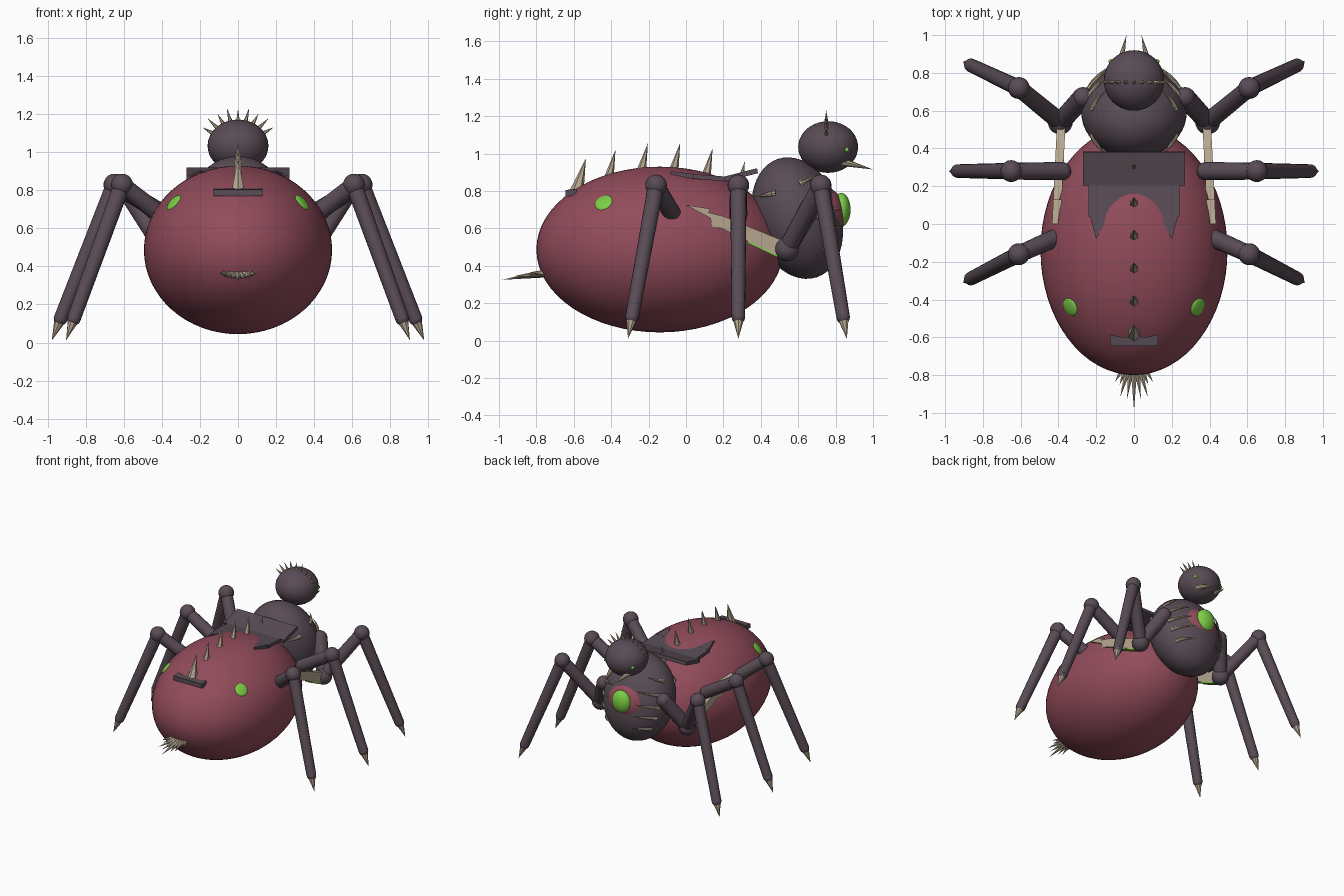
import bpy, bmesh, math
from mathutils import Vector, Matrix

cube = bpy.data.objects.get("Cube")
if cube:
    bpy.data.objects.remove(cube, do_unlink=True)


def material(name, rgb):
    m = bpy.data.materials.new(name)
    m.use_nodes = True
    m.diffuse_color = (*rgb, 1)
    node = next(n for n in m.node_tree.nodes if n.type == 'BSDF_PRINCIPLED')
    node.inputs["Base Color"].default_value = (*rgb, 1)
    return m


SHELL = material("dark shell", (0.10, 0.072, 0.092))
FLESH = material("red flesh", (0.29, 0.072, 0.105))
BONE = material("pale bone", (0.47, 0.39, 0.28))
GLOW = material("bright green", (0.20, 0.62, 0.06))


def finish(name, bm, mat, smooth=True):
    bmesh.ops.recalc_face_normals(bm, faces=bm.faces)
    for f in bm.faces:
        f.smooth = smooth
    if smooth:
        for e in bm.edges:
            if e.is_manifold and e.calc_face_angle(0) > math.radians(40):
                e.smooth = False
    mesh = bpy.data.meshes.new(name)
    bm.to_mesh(mesh)
    bm.free()
    mesh.materials.append(mat)
    obj = bpy.data.objects.new(name, mesh)
    bpy.context.collection.objects.link(obj)
    return obj


def add_ball(bm, centre, size, rot=Matrix(), seg=24):
    mat = Matrix.Translation(centre) @ rot @ Matrix.Diagonal((*size, 1))
    bmesh.ops.create_uvsphere(bm, u_segments=seg, v_segments=seg // 2, radius=1, matrix=mat)


def add_rod(bm, a, b, r1, r2, seg=16):
    a, b = Vector(a), Vector(b)
    rot = (b - a).to_track_quat('Z', 'Y').to_matrix().to_4x4()
    bmesh.ops.create_cone(bm, cap_ends=True, segments=seg, radius1=r1, radius2=r2,
                          depth=(b - a).length, matrix=Matrix.Translation((a + b) / 2) @ rot)


def ball(name, centre, size, mat, rot=Matrix(), seg=32):
    bm = bmesh.new()
    add_ball(bm, centre, size, rot, seg)
    return finish(name, bm, mat)


def spike(name, a, b, r, seg=6):
    bm = bmesh.new()
    add_rod(bm, a, b, r, 0, seg)
    return finish(name, bm, BONE, False)


def limb(name, a, b, r1, r2):
    # Rod with rounded ends
    bm = bmesh.new()
    add_rod(bm, a, b, r1, r2)
    add_ball(bm, a, (r1,) * 3, seg=16)
    add_ball(bm, b, (r2,) * 3, seg=16)
    return finish(name, bm, SHELL)


def slab(name, outline, depth, mat):
    # Flat outline of 3D points pushed along a depth vector
    bm = bmesh.new()
    face = bm.faces.new([bm.verts.new(p) for p in outline])
    out = bmesh.ops.extrude_face_region(bm, geom=[face])
    moved = [v for v in out["geom"] if isinstance(v, bmesh.types.BMVert)]
    bmesh.ops.translate(bm, verts=moved, vec=depth)
    return finish(name, bm, mat, False)


# Body masses
ABDOMEN, ABD_R = Vector((0, -0.14, 0.487)), Vector((0.495, 0.66, 0.443))
THORAX, THO_R = Vector((0, 0.595, 0.655)), Vector((0.28, 0.234, 0.333))
HEAD, HEAD_R = Vector((0, 0.76, 1.035)), Vector((0.16, 0.16, 0.138))
TILT = Matrix.Rotation(math.radians(18), 4, 'X')
ball("abdomen", ABDOMEN, ABD_R, FLESH, seg=64)
ball("thorax", THORAX, THO_R, SHELL, TILT, 48)
ball("head", HEAD, HEAD_R, SHELL, seg=40)
ball("chest_flesh", (0, 0.74, 0.67), (0.165, 0.11, 0.15), FLESH)
ball("chest_glow", (0, 0.83, 0.70), (0.08, 0.05, 0.09), GLOW)


def thorax_point(azimuth, height, lift):
    # Point over the thorax, azimuth measured from the face side
    c = math.sqrt(1 - height * height)
    p = Vector((math.sin(azimuth) * c, math.cos(azimuth) * c, height))
    return THORAX + TILT @ Vector([p[i] * THO_R[i] * lift for i in range(3)])


def rib(name, side, height, start, end):
    # Curved bone, embedded at its root and lifting off to a point
    steps = 7
    pts = []
    for i in range(steps + 1):
        t = i / steps
        angle = math.radians(start + (end - start) * t) * side
        pts.append(thorax_point(angle, height, 0.98 + 0.10 * t))
    bm = bmesh.new()
    for i in range(steps):
        add_rod(bm, pts[i], pts[i + 1], 0.017 * (1 - i / steps),
                0.017 * (1 - (i + 1) / steps), 8)
    finish(name, bm, BONE)


# Feet and knees for the three leg pairs: hip, knee, claw tip
LEGS = {
    "front": ((0.39, 0.54, 0.49), (0.61, 0.72, 0.83), (0.905, 0.86, 0.01)),
    "middle": ((0.38, 0.28, 0.67), (0.65, 0.28, 0.83), (0.98, 0.28, 0.01)),
    "rear": ((0.42, -0.075, 0.68), (0.61, -0.16, 0.83), (0.905, -0.31, 0.01)),
}

for side, label in ((1, "left"), (-1, "right")):
    def at(p):
        return Vector((p[0] * side, p[1], p[2]))

    # Legs
    for pair, (hip, knee, tip) in LEGS.items():
        hip, knee, tip = at(hip), at(knee), at(tip)
        ankle = knee.lerp(tip, 0.86)
        tag = f"{label}_{pair}"
        limb(tag + "_thigh", hip, knee, 0.048, 0.045)
        ball(tag + "_knee", knee, (0.058,) * 3, SHELL, seg=20)
        limb(tag + "_shin", knee, ankle, 0.044, 0.036)
        spike(tag + "_claw", knee.lerp(tip, 0.85), tip, 0.035, 8)

    # Shoulder joint with the swept-back bone blade
    limb(label + "_shoulder", at((0.27, 0.67, 0.72)), at((0.39, 0.54, 0.49)), 0.055, 0.05)
    ball(label + "_elbow", at((0.39, 0.54, 0.49)), (0.066,) * 3, SHELL, seg=20)
    blade = [(0, 0.725), (0.13, 0.705), (0.12, 0.685), (0.2, 0.665), (0.53, 0.53),
             (0.5, 0.45), (0.19, 0.6), (0.14, 0.61), (0.13, 0.655)]
    slab(label + "_bone_blade", [at((0.362 + 0.05 * (0.54 - y), y, z)) for y, z in blade],
         Vector((0.045 * side, 0, 0)), BONE)
    edge = [(0.33, 0.535), (0.49, 0.459), (0.49, 0.445), (0.33, 0.521)]
    slab(label + "_blade_glow", [at((0.37, y, z)) for y, z in edge],
         Vector((0.04 * side, 0, 0)), GLOW)

    # Ribs around the chest
    for i, h in enumerate((0.2, -0.08, -0.33, -0.6)):
        rib(f"{label}_rib_{i + 1}", side, h, 65, 20)
    rib(label + "_back_rib", side, 0.5, 110, 150)
    rib(label + "_upper_rib", side, 0.52, 70, 35)

    # Abdomen glow spots, laid flat on the surface
    spot = at((0.337, -0.44, 0.737))
    normal = Vector([(spot[i] - ABDOMEN[i]) / ABD_R[i] ** 2 for i in range(3)])
    turn = normal.to_track_quat('Z', 'Y').to_matrix().to_4x4()
    ball(label + "_glow_spot", spot, (0.05, 0.05, 0.012), GLOW, turn, 20)

    # Eyes and mandibles
    ball(label + "_eye", at((0.122, 0.86, 1.02)), (0.013,) * 3, GLOW, seg=12)
    spike(label + "_mandible", at((0.085, 0.80, 0.965)), at((0.04, 1.0, 0.915)), 0.028, 8)

    # Horn on the rear corner of the lower back plate
    slab(label + "_plate_horn", [at((0.235, 0.05, 0.865)), at((0.2, -0.08, 0.88)),
                                 at((0.13, 0.05, 0.865))], Vector((0, 0, 0.025)), SHELL)

# Crown of small spikes over the head
for i in range(9):
    a = math.radians(-60 + 15 * i)
    d = Vector((math.sin(a), 0, math.cos(a)))
    base = HEAD + Vector((d.x * 0.15, -0.01, d.z * 0.128))
    spike(f"crown_spike_{i + 1}", base, base + d * (0.055 + 0.012 * (1 + i % 2)), 0.012)

# Ridge of spikes along the back
for i in range(6):
    y = -0.585 + 0.173 * i
    z = ABDOMEN.z + ABD_R.z * math.sqrt(1 - ((y - ABDOMEN.y) / ABD_R.y) ** 2)
    big = i == 0
    spike(f"ridge_spike_{i + 1}", (0, y, z - 0.02),
          (0, y + (0.05 if big else 0.035), z + (0.16 if big else 0.13)), 0.038 if big else 0.026)

# Fan of spikes at the tail
for i in range(9):
    a = math.radians(-48 + 12 * i)
    n = 0.25 - 0.025 * abs(i - 4) - (0.03 if i % 2 else 0)
    tip = (math.sin(a) * n * 0.9, -0.735 - math.cos(a) * n, 0.325 + 0.01 * abs(i - 4))
    spike(f"tail_spike_{i + 1}", (0.012 * (i - 4), -0.745, 0.36), tip, 0.022)

# Armour plates over the back
slab("upper_back_plate", [(-0.27, 0.21, 0.85), (0.27, 0.21, 0.85), (0.27, 0.385, 0.895),
                          (-0.27, 0.385, 0.895)], Vector((0, -0.005, 0.027)), SHELL)
slab("lower_back_plate", [(-0.24, 0.04, 0.865), (0.24, 0.04, 0.865), (0.24, 0.24, 0.85),
                          (-0.24, 0.24, 0.85)], Vector((0, 0, 0.025)), SHELL)
slab("rear_plate", [(-0.128, -0.645, 0.77), (0.128, -0.645, 0.77), (0.128, -0.585, 0.775),
                    (0.06, -0.6, 0.775), (-0.06, -0.6, 0.775), (-0.128, -0.585, 0.775)],
     Vector((0, 0, 0.035)), SHELL)
